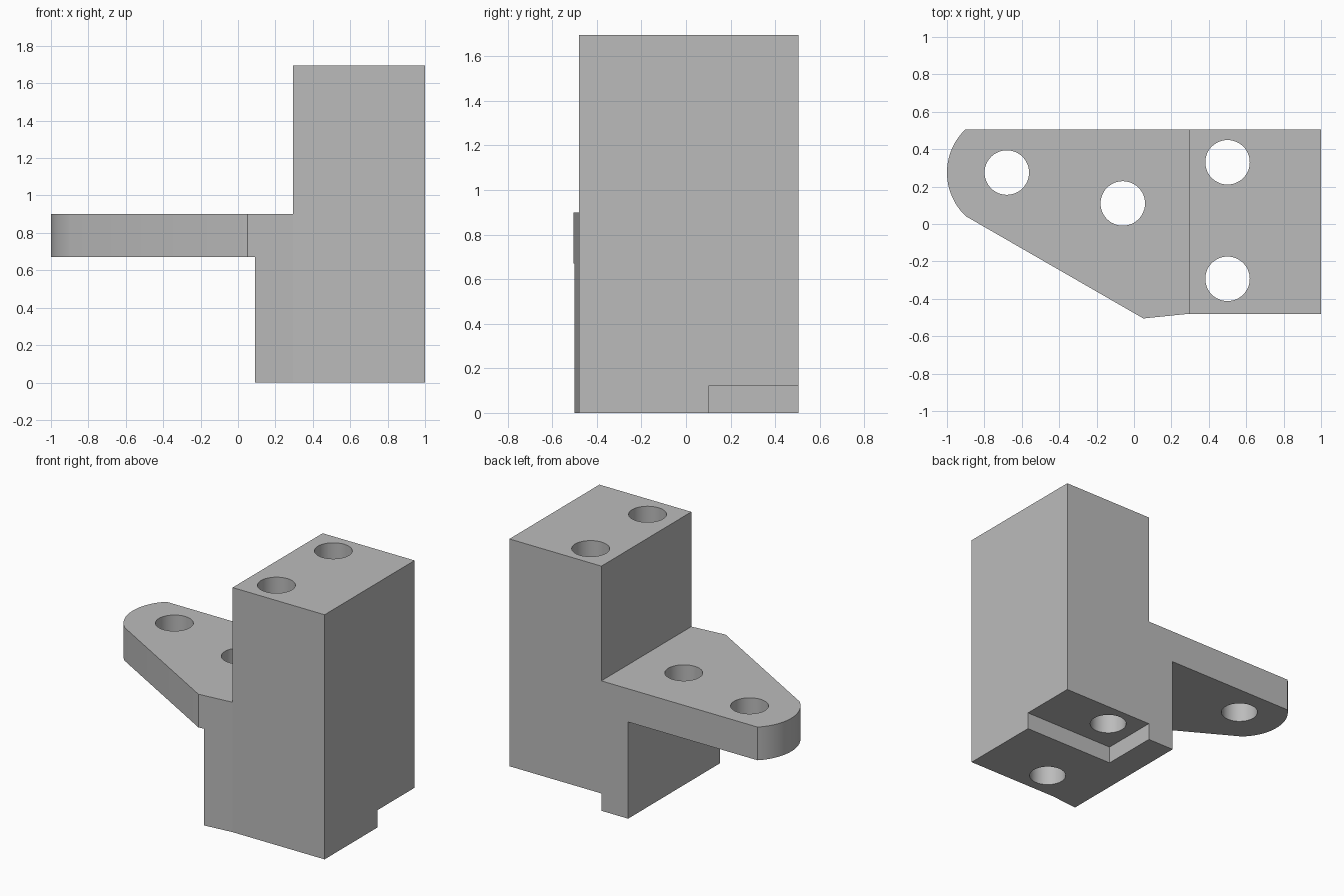
import bpy, bmesh, math

if "Cube" in bpy.data.objects:
    bpy.data.objects.remove(bpy.data.objects["Cube"], do_unlink=True)

grey = bpy.data.materials.new("grey")
grey.use_nodes = True
colour = (0.5, 0.5, 0.5, 1)
grey.diffuse_color = colour
grey.node_tree.nodes["Principled BSDF"].inputs["Base Color"].default_value = colour

BACK, FRONT = 0.505, -0.48
STEP, WEB, SIDE = 0.295, 0.09, 1.0
ARM_LOW, ARM_HIGH, TOP = 0.67, 0.9, 1.695


def prism(name, outline, low, high):
    """Extrude a counter-clockwise outline between two heights."""
    bm = bmesh.new()
    base = bm.faces.new([bm.verts.new((x, y, low)) for x, y in outline])
    grown = bmesh.ops.extrude_face_region(bm, geom=[base], use_keep_orig=True)
    for v in grown["geom"]:
        if isinstance(v, bmesh.types.BMVert):
            v.co.z = high
    bmesh.ops.recalc_face_normals(bm, faces=bm.faces)
    mesh = bpy.data.meshes.new(name)
    bm.to_mesh(mesh)
    bm.free()
    mesh.materials.append(grey)
    obj = bpy.data.objects.new(name, mesh)
    bpy.context.collection.objects.link(obj)
    return obj


def rectangle(x0, x1, y0, y1):
    return [(x0, y0), (x1, y0), (x1, y1), (x0, y1)]


def arc(cx, cy, radius, start, end, steps):
    angles = [math.radians(start + (end - start) * i / steps) for i in range(steps + 1)]
    return [(cx + radius * math.cos(a), cy + radius * math.sin(a)) for a in angles]


def combine(target, tool, operation):
    """Apply a boolean and discard the tool."""
    tool.hide_render = True
    mod = target.modifiers.new(operation, 'BOOLEAN')
    mod.operation, mod.solver, mod.object = operation, 'EXACT', tool
    bpy.context.view_layer.objects.active = target
    bpy.ops.object.modifier_apply(modifier=mod.name)
    bpy.data.objects.remove(tool, do_unlink=True)


# Tall block, with a recess under its back corner
bracket = prism("bracket", rectangle(STEP, SIDE, FRONT, BACK), 0, TOP)
recess = prism("recess_cutter", rectangle(STEP, SIDE + 0.1, 0.1, BACK + 0.1), -0.1, 0.12)
combine(bracket, recess, 'DIFFERENCE')

# Lower web and round-ended arm share the slightly slanted front
corner = (0.05, -0.505)
slant = (corner[1] - FRONT) / (corner[0] - STEP)
web = prism("web", [(WEB, FRONT + slant * (WEB - STEP)), (STEP, FRONT),
                    (STEP, BACK), (WEB, BACK)], 0, ARM_LOW)
combine(bracket, web, 'UNION')
nose = arc(-0.68, 0.275, 0.32, 134, 227, 24)
nose[0] = (nose[0][0], BACK)
arm = prism("arm", [corner, (STEP, FRONT), (STEP, BACK)] + nose, ARM_LOW, ARM_HIGH)
combine(bracket, arm, 'UNION')

# Vertical bolt holes
for x, y in [(-0.68, 0.275), (-0.06, 0.11), (0.5, 0.33), (0.5, -0.293)]:
    hole = prism("hole_cutter", arc(x, y, 0.119, 0, 360, 48)[:-1], -0.2, TOP + 0.2)
    combine(bracket, hole, 'DIFFERENCE')

bpy.ops.object.select_all(action='DESELECT')
bracket.select_set(True)
bpy.context.view_layer.objects.active = bracket
bpy.ops.object.shade_smooth_by_angle(angle=math.radians(20))
# Keep the shallow bend on the front crisp
mesh = bracket.data
for edge in mesh.edges:
    a, b = (mesh.vertices[i].co for i in edge.vertices)
    if all(abs(p.x - STEP) < 0.001 and abs(p.y - FRONT) < 0.001 for p in (a, b)):
        edge.use_edge_sharp = True
